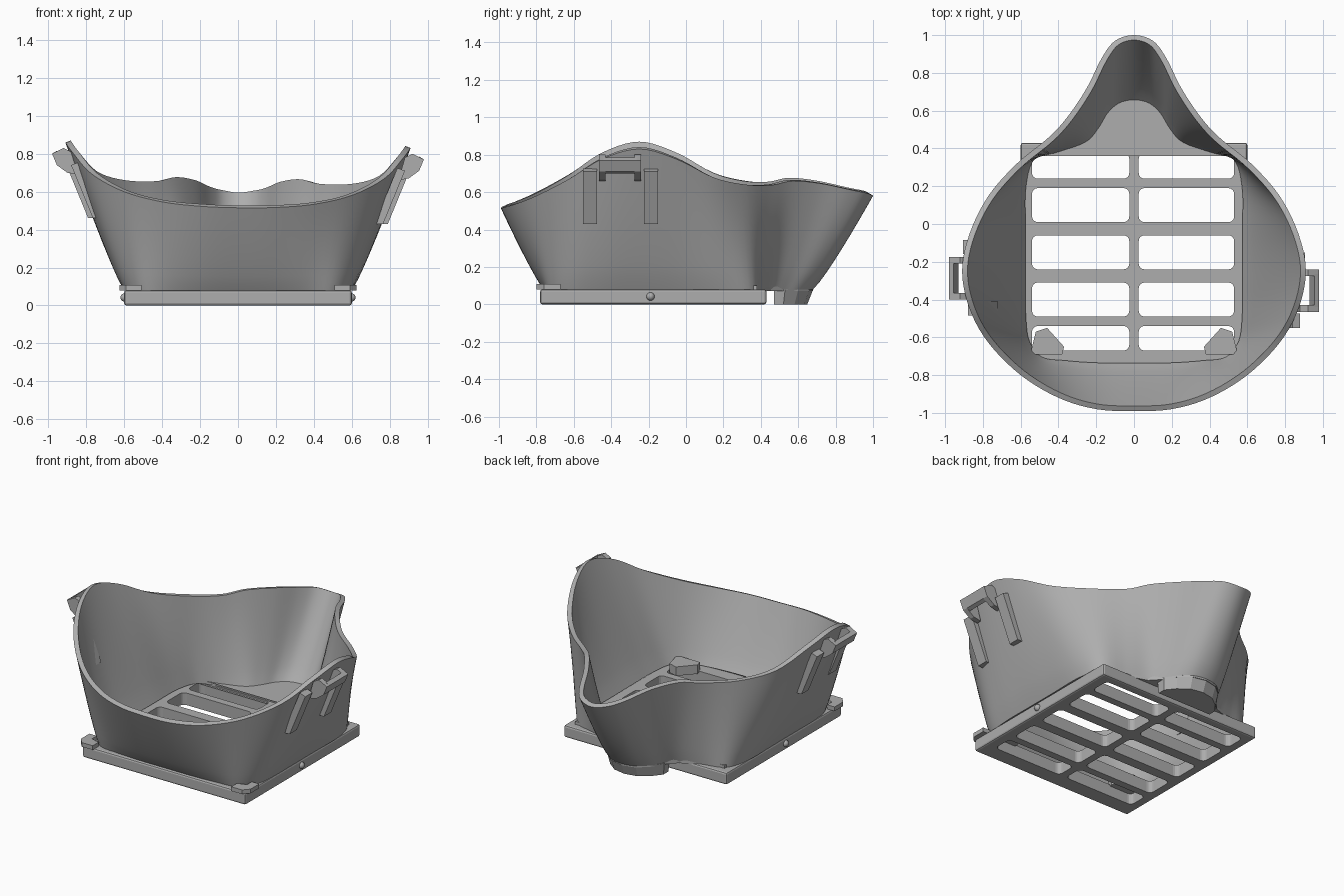
import bpy, bmesh
from mathutils import Vector

cube = bpy.data.objects.get("Cube")
if cube:
    bpy.data.objects.remove(cube, do_unlink=True)

grey = bpy.data.materials.new("matte_grey")
grey.use_nodes = True
COLOUR = (0.42, 0.42, 0.42, 1)
grey.diffuse_color = COLOUR
grey.node_tree.nodes["Principled BSDF"].inputs["Base Color"].default_value = COLOUR


def finish(name, bm, fix_normals=True):
    if fix_normals:
        bmesh.ops.recalc_face_normals(bm, faces=bm.faces)
    mesh = bpy.data.meshes.new(name)
    bm.to_mesh(mesh)
    bm.free()
    mesh.materials.append(grey)
    obj = bpy.data.objects.new(name, mesh)
    bpy.context.collection.objects.link(obj)
    return obj


def activate(obj):
    bpy.ops.object.select_all(action='DESELECT')
    obj.select_set(True)
    bpy.context.view_layer.objects.active = obj


def loft(bm, bottom, top):
    """Closed solid between two matching loops."""
    a = [bm.verts.new(p) for p in bottom]
    b = [bm.verts.new(p) for p in top]
    bm.faces.new(a)
    bm.faces.new(b)
    for i in range(len(a)):
        j = (i + 1) % len(a)
        bm.faces.new((a[i], a[j], b[j], b[i]))


def slab(name, outline, z0, z1):
    bm = bmesh.new()
    loft(bm, [(x, y, z0) for x, y in outline], [(x, y, z1) for x, y in outline])
    return finish(name, bm)


def side_prism(name, profile, y0, y1):
    """XZ profile extruded along y."""
    bm = bmesh.new()
    loft(bm, [(x, y0, z) for x, z in profile], [(x, y1, z) for x, z in profile])
    return finish(name, bm)


def rect(x0, x1, y0, y1):
    return [(x0, y0), (x1, y0), (x1, y1), (x0, y1)]


def mirrored(half):
    return half + [(-p[0], *p[1:]) for p in half[::-1] if p[0] > 0]


# Face shell: rim and base half outlines, from nose round to chin
rim = [(0, 1, .58), (.1, .97, .595), (.17, .88, .615), (.25, .72, .65),
       (.35, .57, .665), (.45, .46, .645), (.62, .32, .65), (.77, .15, .69),
       (.87, -.05, .79), (.91, -.25, .845), (.87, -.45, .79), (.77, -.63, .68),
       (.6, -.8, .59), (.4, -.92, .54), (.2, -.98, .52), (0, -.99, .515)]
base = [(0, .68), (.09, .66), (.16, .6), (.21, .52), (.27, .455), (.4, .41),
        (.55, .36), (.6, .2), (.6, -.05), (.6, -.28), (.6, -.47), (.58, -.63),
        (.5, -.73), (.36, -.75), (.18, -.76), (0, -.76)]
FLOOR = .08


def smooth_loop(points, steps=5):
    """Closed Catmull-Rom resampling."""
    pts = [Vector(p) for p in points]
    n, out = len(pts), []
    for i in range(n):
        a, b, c, d = (pts[(i + k) % n] for k in (-1, 0, 1, 2))
        for s in range(steps):
            t = s / steps
            out.append(b + (c - a) * t / 2 + (a * 2 - b * 5 + c * 4 - d) * t**2 / 2
                       + (b * 3 - a - c * 3 + d) * t**3 / 2)
    return out


rim_loop = smooth_loop(mirrored(rim))
base_loop = smooth_loop(mirrored([(x, y, FLOOR) for x, y in base]))
bm = bmesh.new()
LAYERS = 12
rows = []
for k in range(LAYERS + 1):
    t = k / LAYERS
    row = []
    for lo, hi in zip(base_loop, rim_loop):
        p = lo.lerp(hi, t ** .88)
        p.z = lo.z + (hi.z - .016 * hi.x - lo.z) * t
        row.append(bm.verts.new(p))
    rows.append(row)
for lo, hi in zip(rows, rows[1:]):
    for i in range(len(lo)):
        j = (i + 1) % len(lo)
        bm.faces.new((lo[i], hi[i], hi[j], lo[j]))
shell = finish("face_shell", bm, fix_normals=False)
activate(shell)
wall = shell.modifiers.new("wall", 'SOLIDIFY')
wall.thickness = .03
wall.offset = -1
bpy.ops.object.modifier_apply(modifier="wall")
bpy.ops.object.shade_smooth_by_angle(angle=.7)

# Nose floor and the solid foot below it
slab("nose_floor", mirrored(base[:7] + [(.55, .38)]), .07, .1)
foot = mirrored([(0, .68), (.09, .66), (.16, .6), (.21, .53), (.21, .47)])
bm = bmesh.new()
loft(bm, [(x * .95, .47 + (y - .47) * .85, 0) for x, y in foot],
     [(x, y, FLOOR) for x, y in foot])
finish("nose_foot", bm)

# Vent plate with two columns of rounded slots
plate = slab("vent_plate", rect(-.6, .6, -.78, .43), 0, FLOOR)
bm = bmesh.new()
for y0, y1 in ((-.67, -.54), (-.49, -.31), (-.24, -.06), (.01, .19), (.24, .375)):
    for x0, x1 in ((-.54, -.025), (.025, .53)):
        part = bmesh.new()
        o = rect(x0, x1, y0, y1)
        loft(part, [(x, y, -.1) for x, y in o], [(x, y, .2) for x, y in o])
        edges = [e for e in part.edges if abs(e.verts[0].co.z - e.verts[1].co.z) > .1]
        bmesh.ops.bevel(part, geom=edges, offset=.03, segments=4, profile=.5,
                        affect='EDGES')
        bmesh.ops.recalc_face_normals(part, faces=part.faces)
        temp = bpy.data.meshes.new("slot")
        part.to_mesh(temp)
        part.free()
        bm.from_mesh(temp)
        bpy.data.meshes.remove(temp)
cutter = finish("slot_cutter", bm)
activate(plate)
edge = plate.modifiers.new("edge", 'BEVEL')
edge.width = .012
edge.segments = 2
cut = plate.modifiers.new("slots", 'BOOLEAN')
cut.operation = 'DIFFERENCE'
cut.solver = 'EXACT'
cut.object = cutter
for name in ("edge", "slots"):
    bpy.ops.object.modifier_apply(modifier=name)
bpy.data.objects.remove(cutter, do_unlink=True)

# Parts on both sides
for side, label in ((1, "left"), (-1, "right")):
    dy, dz = (0, 0) if side > 0 else (.065, .03)

    # Corner latch, inner gusset and pivot pin
    slab(label + "_latch", [(side * x, y) for x, y in
         ((.51, -.8), (.59, -.8), (.625, -.76), (.625, -.67), (.57, -.67),
          (.57, -.72), (.51, -.74))], FLOOR, .108)
    slab(label + "_gusset", [(side * x, y) for x, y in
         ((.55, -.69), (.38, -.69), (.37, -.65), (.46, -.55), (.52, -.57))], .07, .13)
    bm = bmesh.new()
    bmesh.ops.create_uvsphere(bm, u_segments=16, v_segments=10, radius=.022)
    bmesh.ops.translate(bm, verts=bm.verts, vec=(side * .598, -.19, .042))
    pin = finish(label + "_pin", bm)
    activate(pin)
    bpy.ops.object.shade_smooth()

    # Strap guides running down the shell
    for tag, y, dx in (("front", -.55, -.025), ("back", -.225, 0)):
        side_prism(f"{label}_{tag}_guide", [(side * (x + dx), z + dz) for x, z in
                   ((.745, .43), (.79, .43), (.905, .71), (.865, .725))],
                   y + dy, y + .075 + dy)

    # Strap loop: two arms and an outer bar
    arm = [(.845, .66), (.9, .67), (.955, .71), (.98, .77), (.92, .8), (.88, .78)]
    bar = [(.93, .7), (.955, .71), (.98, .77), (.955, .785)]
    for tag, profile, y0, y1 in (("front_arm", arm, -.465, -.43),
                                 ("back_arm", arm, -.275, -.24),
                                 ("bar", bar, -.44, -.265)):
        side_prism(f"{label}_loop_{tag}", [(side * x, z + dz) for x, z in profile],
                   y0 + dy, y1 + dy)
